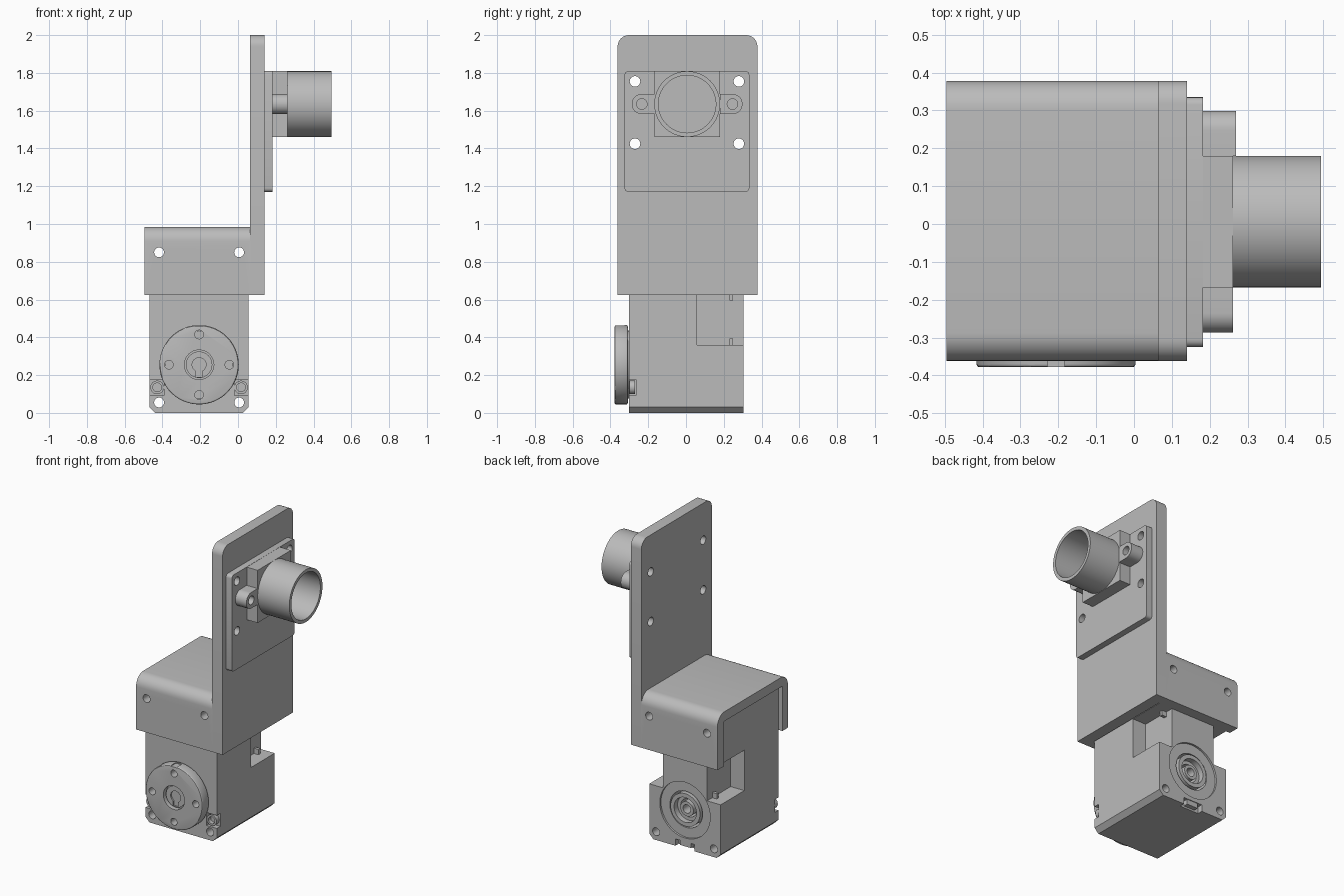
import bpy, bmesh, math
from mathutils import Matrix, Vector

if "Cube" in bpy.data.objects:
    bpy.data.objects.remove(bpy.data.objects["Cube"], do_unlink=True)

grey = bpy.data.materials.new("plain_grey")
grey.use_nodes = True
grey.diffuse_color = (0.5, 0.5, 0.5, 1)
grey.node_tree.nodes["Principled BSDF"].inputs["Base Color"].default_value = grey.diffuse_color


def finish(name, bm):
    bmesh.ops.recalc_face_normals(bm, faces=bm.faces)
    mesh = bpy.data.meshes.new(name)
    bm.to_mesh(mesh)
    bm.free()
    mesh.materials.append(grey)
    ob = bpy.data.objects.new(name, mesh)
    bpy.context.collection.objects.link(ob)
    return ob


def box(name, x, y, z, axis=None, radius=0, segs=6, rule=lambda p: True):
    """Box from ranges; edges parallel to axis that pass the rule are bevelled."""
    bm = bmesh.new()
    size = [r[1] - r[0] for r in (x, y, z)]
    mid = [(r[0] + r[1]) / 2 for r in (x, y, z)]
    bmesh.ops.create_cube(bm, size=1, matrix=Matrix.Translation(mid) @ Matrix.Diagonal((*size, 1)))
    if axis is not None:
        edges = []
        for e in bm.edges:
            a, b = (v.co for v in e.verts)
            if abs(a[axis] - b[axis]) > 1e-4 and rule((a + b) / 2):
                edges.append(e)
        bmesh.ops.bevel(bm, geom=edges, offset=radius, segments=segs, profile=0.5, affect='EDGES')
    return finish(name, bm)


def cyl(name, axis, span, u, v, r, segs=40, bevel=0):
    """Cylinder along x or y; u, v are the two other coordinates in order."""
    bm = bmesh.new()
    mid = (span[0] + span[1]) / 2
    if axis == 'x':
        place = Matrix.Translation((mid, u, v)) @ Matrix.Rotation(math.pi / 2, 4, 'Y')
    else:
        place = Matrix.Translation((u, mid, v)) @ Matrix.Rotation(math.pi / 2, 4, 'X')
    bmesh.ops.create_cone(bm, cap_ends=True, segments=segs, radius1=r, radius2=r,
                          depth=span[1] - span[0], matrix=place)
    if bevel:
        rims = [e for e in bm.edges if any(len(f.verts) > 4 for f in e.link_faces)]
        bmesh.ops.bevel(bm, geom=rims, offset=bevel, segments=3, profile=0.5, affect='EDGES')
    return finish(name, bm)


def combine(ob, others, op='DIFFERENCE'):
    """Apply one boolean per helper, then remove the helpers."""
    for c in others:
        m = ob.modifiers.new("bool", 'BOOLEAN')
        m.operation, m.solver, m.object = op, 'EXACT', c
        c.hide_render = True
    bpy.context.view_layer.update()
    dg = bpy.context.evaluated_depsgraph_get()
    mesh = bpy.data.meshes.new_from_object(ob.evaluated_get(dg))
    ob.modifiers.clear()
    ob.data = mesh
    for c in others:
        bpy.data.objects.remove(c, do_unlink=True)
    return ob


CX, CZ = -0.206, 0.255          # servo output axis
SIDES = (-1, 1)
HOLE = 0.212                    # half spacing of case screws
BX = (-0.468, 0.056)            # servo case width
BY = (-0.302, 0.305)            # servo case depth


def case_holes(z, y):
    return [cyl("cutter", 'y', y, CX + s * HOLE, z, 0.026, 24) for s in SIDES]


def sensor_holes():
    return [cyl("cutter", 'x', (-0.1, 0.3), y, z, 0.028, 24)
            for y in (-0.27, 0.28) for z in (1.425, 1.755)]


# Servo case with chamfered lower edges
case = box("servo_case", BX, BY, (0, 0.92), 1, 0.03, 1, lambda p: p.z < 0.1)
cuts = case_holes(0.055, (-1, 1)) + case_holes(0.85, (-1, 1))
for s in SIDES:
    outer = CX + s * 0.262
    inner = CX + s * 0.162
    # cable notch at the rear corner, front screw pocket
    cuts.append(box("cutter", sorted((inner, outer + s * 0.1)), (0.057, 0.4), (0.36, 0.628)))
    cuts.append(box("cutter", sorted((outer - s * 0.075, outer + s * 0.1)), (-0.4, -0.265), (0.092, 0.178)))
# Rear idler grooves and bore, lower latch opening
cuts.append(cyl("cutter", 'y', (0.292, 0.4), CX, CZ, 0.185, 48))
cuts.append(cyl("cutter", 'y', (0.2, 0.4), CX, CZ, 0.12, 48))
cuts.append(box("cutter", (CX - 0.07, CX + 0.07), (0.27, 0.4), (-0.1, 0.045)))
combine(case, cuts)

# Screw bosses in the front pockets and pins in the cable notches
for s, side in zip(SIDES, ("right", "left")):
    x = CX + s * 0.222
    boss = cyl(side + "_screw_boss", 'y', (-0.27, -0.3), x, 0.135, 0.036, 24)
    combine(boss, [cyl("cutter", 'y', (-0.35, -0.275), x, 0.135, 0.023, 24)])
    pin_x = sorted((CX + s * 0.155, CX + s * 0.195))
    box(side + "_lower_pin", pin_x, (0.23, 0.25), (0.355, 0.395))
    box(side + "_upper_pin", pin_x, (0.23, 0.25), (0.595, 0.635))


# Rear idler rings
def ring(name, axis, span, u, v, r, hole, bevel=0):
    ob = cyl(name, axis, span, u, v, r, 64, bevel)
    wide = (span[0] - 0.05, span[1] + 0.05)
    return combine(ob, [cyl("cutter", axis, wide, u, v, hole, 48)])


ring("idler_rim", 'y', (0.19, 0.302), CX, CZ, 0.108, 0.082)
ring("idler_step", 'y', (0.19, 0.265), CX, CZ, 0.084, 0.06)
ring("idler_hub", 'y', (0.19, 0.285), CX, CZ, 0.048, 0.028)
box("rear_latch", (CX - 0.04, CX + 0.04), (0.265, 0.3), (0.012, 0.045))

# Output horn on the front
horn = cyl("servo_horn", 'y', (-0.378, -0.308), CX, CZ, 0.21, 72, 0.008)
cuts = [cyl("cutter", 'y', (-0.5, -0.345), CX, CZ, 0.078, 40)]
for i in range(4):
    a = i * math.pi / 2
    cuts.append(cyl("cutter", 'y', (-0.5, -0.2), CX + 0.16 * math.cos(a), CZ + 0.16 * math.sin(a), 0.023, 24))
cuts.append(box("cutter", (CX - 0.022, CX + 0.022), (-0.4, -0.325), (CZ + 0.203, 0.6)))
combine(horn, cuts)
cyl("horn_shaft", 'y', (-0.315, -0.295), CX, CZ, 0.18, 48)
screw = cyl("horn_screw", 'y', (-0.36, -0.34), CX, CZ, 0.07, 40)
combine(screw, [cyl("cutter", 'y', (-0.5, -0.35), CX, CZ, 0.037, 24),
                box("cutter", (CX - 0.018, CX + 0.018), (-0.5, -0.35), (CZ - 0.065, CZ))])

# Saddle bracket: channel over the case, open on one side
WY = (-0.362, 0.378)
bracket = box("saddle_bracket", (-0.495, 0.065), WY, (0.625, 0.985), 0, 0.075, 8, lambda p: p.z > 0.9)
combine(bracket, [box("cutter", (-0.6, 0.2), (-0.304, 0.307), (0.5, 0.922))] + case_holes(0.85, (-1, 1)))

# Upright plate with rounded top corners
plate = box("upright_plate", (0.063, 0.14), WY, (0.625, 2), 0, 0.06, 8, lambda p: p.z > 1.9)
combine(plate, sensor_holes())

# Sensor board, housing, lugs and tube
TY, TZ = 0.006, 1.635
board = box("sensor_board", (0.14, 0.182), (-0.325, 0.335), (1.17, 1.81), 0, 0.02, 4)
combine(board, sensor_holes())
box("sensor_housing", (0.182, 0.262), (TY - 0.174, TY + 0.174), (1.46, 1.809))
for s, name, top in ((-1, "front_lug", 0.262), (1, "rear_lug", 0.27)):
    y = TY + s * 0.24
    lug = box(name, (0.182, top), sorted((TY + s * 0.174, y + s * 0.053)), (TZ - 0.053, TZ + 0.053),
              0, 0.052, 10, lambda p: (p.y - y) * s > 0)
    combine(lug, [cyl("cutter", 'x', (0.19, 0.4), y, TZ, 0.028, 24)])
tube = cyl("sensor_tube", 'x', (0.255, 0.494), TY, TZ, 0.174, 80)
combine(tube, [cyl("cutter", 'x', (0.27, 0.6), TY, TZ, 0.152, 80)])

# Smooth round surfaces, keep corners crisp
for ob in bpy.context.scene.objects:
    ob.select_set(ob.type == 'MESH')
bpy.context.view_layer.objects.active = tube
bpy.ops.object.shade_smooth_by_angle(angle=math.radians(30))
